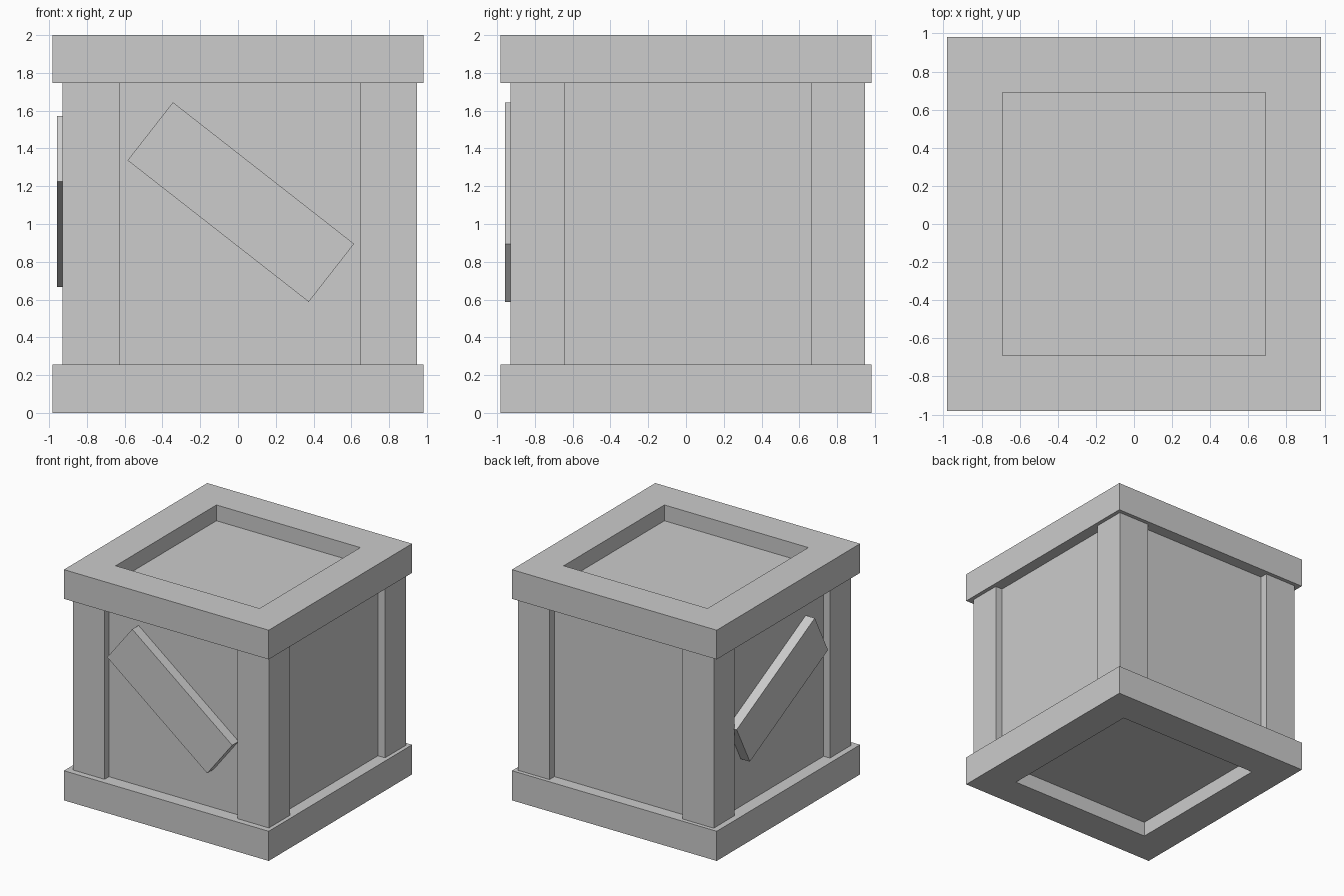
import bpy
import bmesh
from math import radians
from mathutils import Matrix, Vector

if "Cube" in bpy.data.objects:
    bpy.data.objects.remove(bpy.data.objects["Cube"])

GREY = (0.604, 0.604, 0.604, 1.0)
grey = bpy.data.materials.new("plain grey")
grey.use_nodes = True
grey.diffuse_color = GREY
grey.node_tree.nodes["Principled BSDF"].inputs["Base Color"].default_value = GREY


def finish(name, bm):
    bmesh.ops.recalc_face_normals(bm, faces=bm.faces)
    mesh = bpy.data.meshes.new(name)
    bm.to_mesh(mesh)
    bm.free()
    mesh.materials.append(grey)
    obj = bpy.data.objects.new(name, mesh)
    bpy.context.scene.collection.objects.link(obj)
    return obj


def box_mesh(low, high):
    low, high = Vector(low), Vector(high)
    bm = bmesh.new()
    bmesh.ops.create_cube(bm, size=1)
    bmesh.ops.scale(bm, vec=high - low, verts=bm.verts)
    bmesh.ops.translate(bm, vec=(low + high) / 2, verts=bm.verts)
    return bm


def rim(name, bottom, top, side, depth):
    """Square slab with a straight-walled recess on its outer face (side: 1 up, -1 down)."""
    half, opening = 0.982, 0.69
    bm = box_mesh((-half, -half, bottom), (half, half, top))
    bm.normal_update()
    face = next(f for f in bm.faces if f.normal.z * side > 0.9)
    # First inset leaves the flat border, the second makes the recess walls
    bmesh.ops.inset_individual(bm, faces=[face], thickness=half - opening, use_even_offset=True)
    floor = bmesh.ops.extrude_discrete_faces(bm, faces=[face])["faces"][0]
    bmesh.ops.translate(bm, vec=(0, 0, -side * depth), verts=floor.verts)
    return finish(name, bm)


def plank(name, size, centre, angle, axis):
    half = Vector(size) / 2
    bm = box_mesh(-half, half)
    bm.transform(Matrix.Translation(centre) @ Matrix.Rotation(radians(angle), 4, axis))
    return finish(name, bm)


# Inner panels
finish("crate_body", box_mesh((-0.87, -0.87, 0.2), (0.88, 0.88, 1.8)))

# Top and bottom frames with recessed boards
rim("top_frame", 1.747, 2.0, 1, 0.137)
rim("bottom_frame", 0.0, 0.257, -1, 0.13)

# Corner posts
x_spans = {"right": (-0.93, -0.628), "left": (0.645, 0.948)}
y_spans = {"front": (-0.93, -0.643), "back": (0.661, 0.948)}
for x_name, (x0, x1) in x_spans.items():
    for y_name, (y0, y1) in y_spans.items():
        finish(f"{y_name}_{x_name}_post", box_mesh((x0, y0, 0.2), (x1, y1, 1.8)))

# Slanted repair planks
plank("front_plank", (1.217, 0.1, 0.39), (0.015, -0.907, 1.116), 38, "Y")
plank("right_plank", (0.1, 1.207, 0.39), (-0.907, 0.047, 1.119), -27.6, "X")
